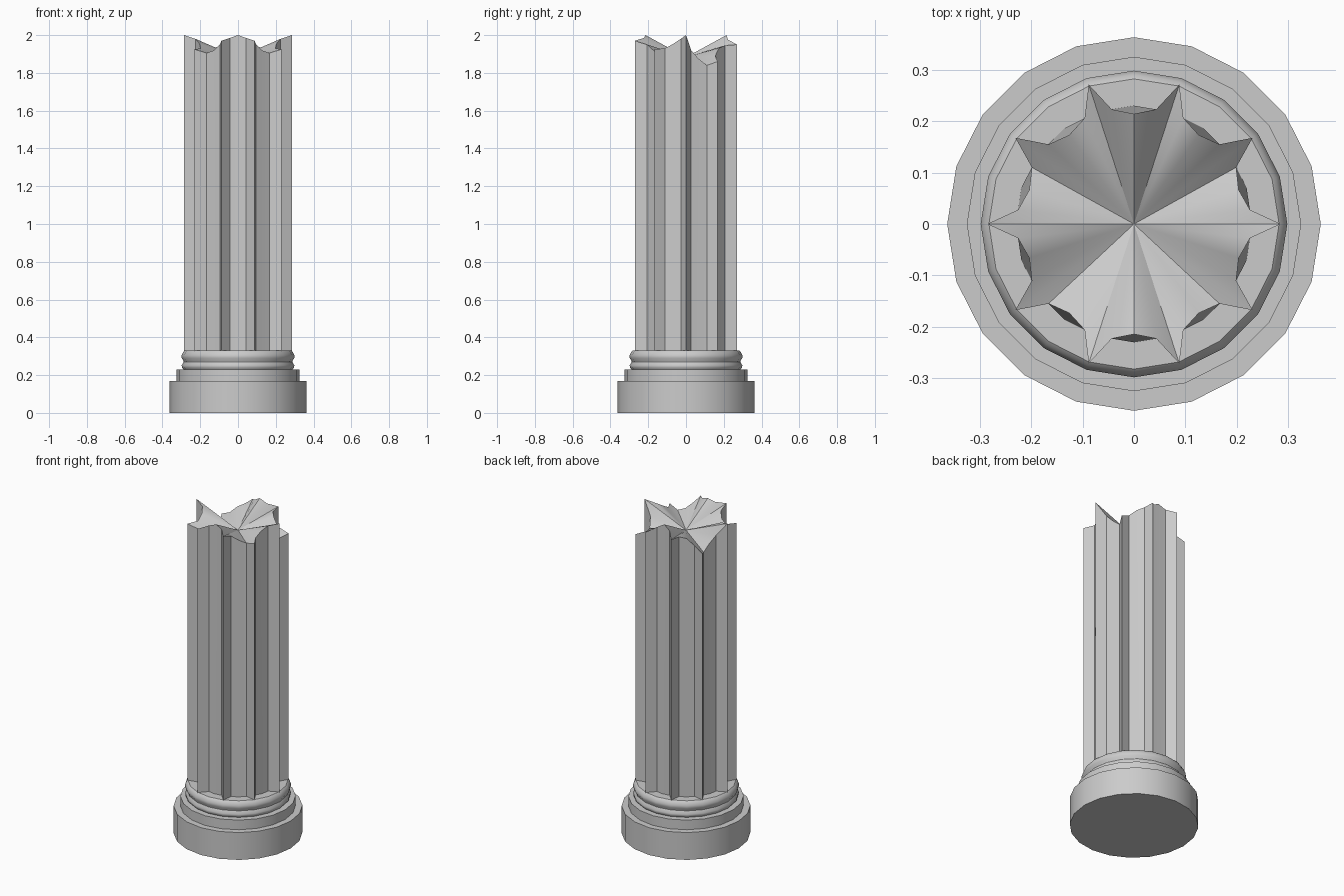
import bpy, bmesh
from math import sin, cos, radians, tau

if "Cube" in bpy.data.objects:
    bpy.data.objects.remove(bpy.data.objects["Cube"])

def finish(name, bm):
    bmesh.ops.recalc_face_normals(bm, faces=bm.faces[:])
    me = bpy.data.meshes.new(name)
    bm.to_mesh(me)
    bm.free()
    ob = bpy.data.objects.new(name, me)
    bpy.context.collection.objects.link(ob)
    bpy.ops.object.select_all(action='DESELECT')
    ob.select_set(True)
    bpy.context.view_layer.objects.active = ob
    bpy.ops.object.shade_smooth_by_angle(angle=radians(35))
    return ob

def bridge(bm, a, b):
    n = len(a)
    for i in range(n):
        j = (i + 1) % n
        bm.faces.new((a[i], a[j], b[j], b[i]))

def lathe(name, profile, sides=20):
    bm = bmesh.new()
    rings = [[bm.verts.new((r * cos(tau * i / sides), r * sin(tau * i / sides), z))
              for i in range(sides)] for r, z in profile]
    for a, b in zip(rings, rings[1:]):
        bridge(bm, a, b)
    bm.faces.new(rings[0])
    bm.faces.new(rings[-1])
    return finish(name, bm)

# stepped round base and double moulding
lathe("plinth", [(.363, 0), (.363, .17), (.325, .17), (.325, .23), (.285, .23)])
lathe("moulding", [(.287, .228), (.297, .24), (.298, .252), (.288, .27), (.289, .276),
                   (.298, .29), (.298, .305), (.29, .323), (.282, .33)])

# broken fluted shaft: ten ridges, three points per flute
# top heights run from the back (90 deg) round the right side to the front (-90)
top = [2.0, 1.975, 1.95, 1.945, 1.93, 1.89, 1.86, 1.84, 1.875, 1.92, 2.0,
       1.98, 1.955, 1.93, 1.925, 1.905, 1.92, 1.95, 1.97, 1.985, 2.0]
angles = [90, 79, 72, 65, 54, 43, 36, 29, 18, 7, 0,
          -7, -18, -29, -36, -43, -54, -65, -72, -79, -90]

def radius(a, upper):
    off = abs((a + 18) % 36 - 18)
    if off < 1:
        return .285
    if off > 15:
        return .214 if upper else .230
    return .227

right = list(zip(angles, top))
outline = right + [(180 - a, z) for a, z in reversed(right[1:-1])]
bm = bmesh.new()
low, high = [], []
for a, z in outline:
    c, s = cos(radians(a)), sin(radians(a))
    r0, r1 = radius(a, False), radius(a, True)
    low.append(bm.verts.new((r0 * c, r0 * s, .32)))
    high.append(bm.verts.new((r1 * c, r1 * s, z)))
bridge(bm, low, high)
bm.faces.new(low)
# dished break surface
centre = bm.verts.new((0, 0, 1.883))
for i in range(len(high)):
    bm.faces.new((high[i], high[(i + 1) % len(high)], centre))
finish("fluted_shaft", bm)
